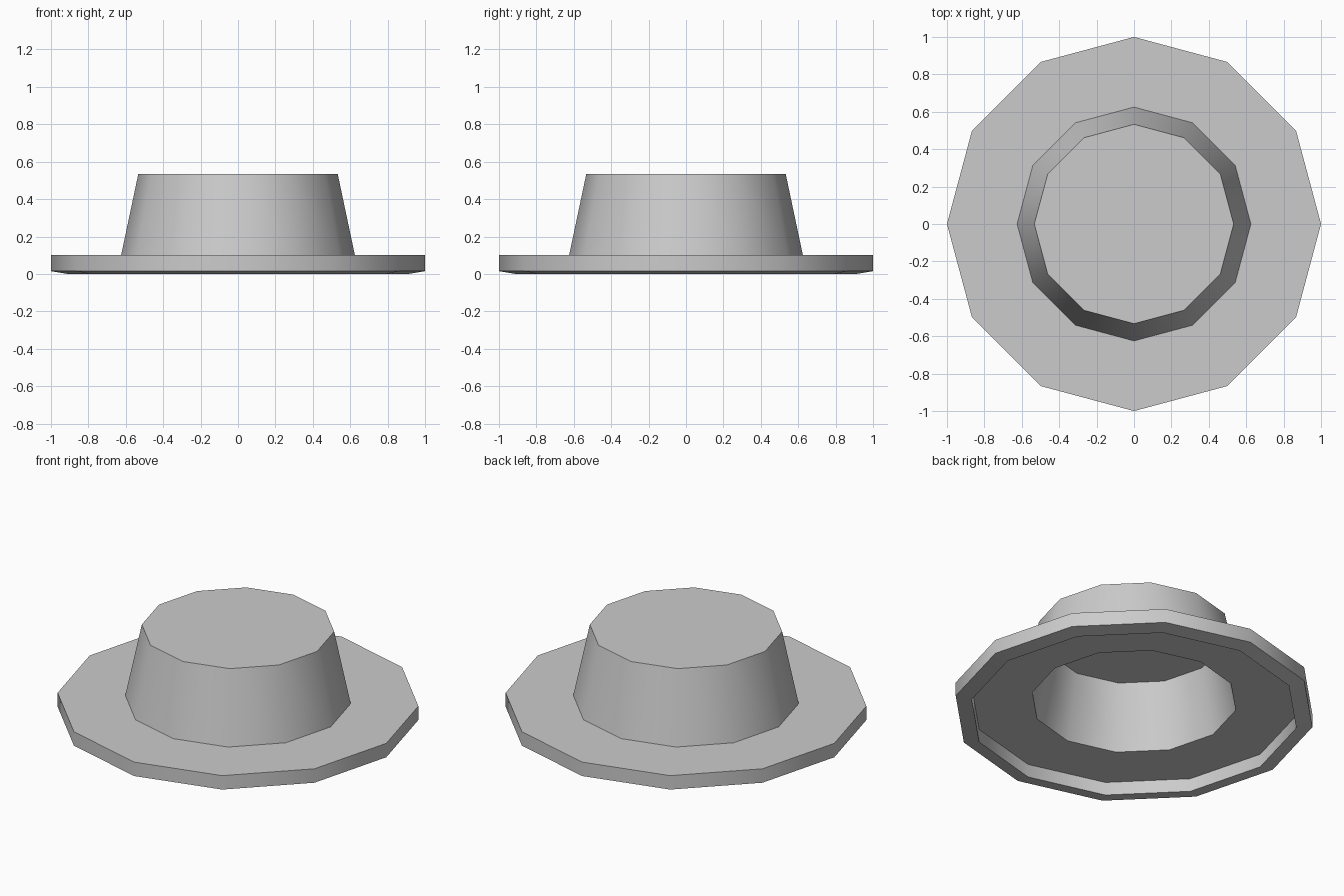
import bpy, bmesh, math

if "Cube" in bpy.data.objects:
    bpy.data.objects.remove(bpy.data.objects["Cube"])

SIDES = 12

# Cross-section (radius, height): outer crown, brim, lip, then the hollow inside
profile = [
    (0.533, 0.535), (0.625, 0.10),   # crown wall
    (1.00, 0.10), (1.00, 0.015),     # brim top and edge
    (0.91, 0.0), (0.91, 0.08),       # lip under the brim
    (0.57, 0.08), (0.49, 0.475),     # underside and inner crown wall
]

bm = bmesh.new()
rings = [[bm.verts.new((r * math.cos(i * math.tau / SIDES),
                        r * math.sin(i * math.tau / SIDES), z))
          for i in range(SIDES)] for r, z in profile]

# Sides between neighbouring rings
for a, b in zip(rings, rings[1:]):
    for i in range(SIDES):
        j = (i + 1) % SIDES
        bm.faces.new((a[i], b[i], b[j], a[j]))

# Crown top and inner ceiling
bm.faces.new(rings[0])
bm.faces.new(rings[-1][::-1])
bmesh.ops.recalc_face_normals(bm, faces=bm.faces)

mesh = bpy.data.meshes.new("brimmed_hat")
bm.to_mesh(mesh)
bm.free()
hat = bpy.data.objects.new("brimmed_hat", mesh)
bpy.context.collection.objects.link(hat)

# Smooth around the walls, sharp at the rims
bpy.context.view_layer.objects.active = hat
hat.select_set(True)
bpy.ops.object.shade_smooth_by_angle(angle=math.radians(40))
